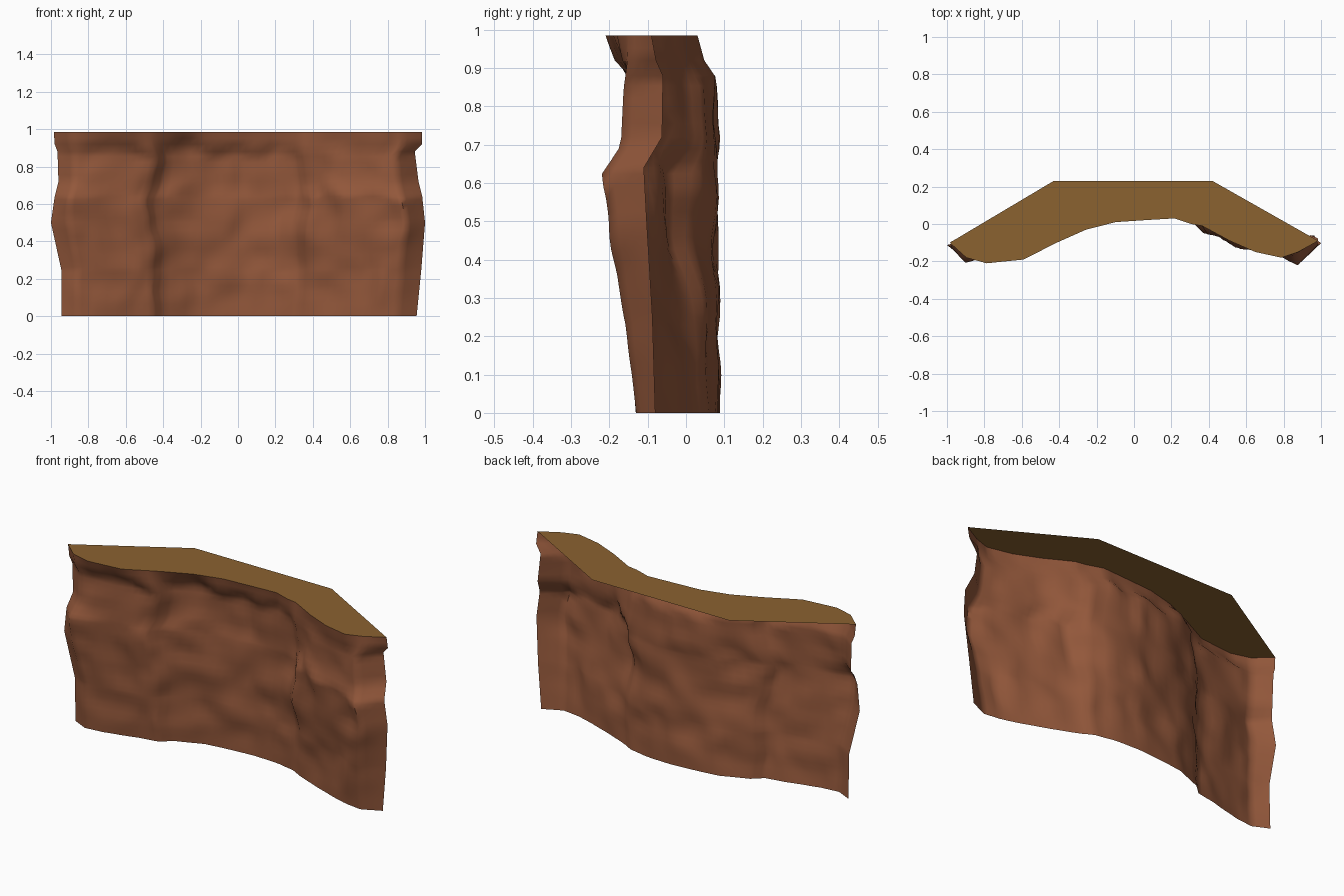
import bpy
import bmesh
from mathutils import Vector, noise

default_cube = bpy.data.objects.get("Cube")
if default_cube:
    bpy.data.objects.remove(default_cube, do_unlink=True)

COLUMN_SPLITS = 4
ROW_STEP = 0.033


def make_material(name, colour):
    material = bpy.data.materials.new(name)
    material.use_nodes = True
    material.diffuse_color = (*colour, 1)
    shader = material.node_tree.nodes["Principled BSDF"]
    shader.inputs["Base Color"].default_value = (*colour, 1)
    shader.inputs["Roughness"].default_value = 0.9
    return material


def make_object(name, bm, material):
    mesh = bpy.data.meshes.new(name)
    bm.to_mesh(mesh)
    bm.free()
    mesh.materials.append(material)
    obj = bpy.data.objects.new(name, mesh)
    bpy.context.collection.objects.link(obj)
    return obj


def mix(a, b, t):
    return a + (b - a) * t


def sample(values, position):
    """Linear lookup at a fractional index."""
    index = min(int(position), len(values) - 2)
    return mix(values[index], values[index + 1], position - index)


# Plan stations across the wall, as fractions of its half width
stations = [-1, -.91, -.8, -.6, -.48, -.42, -.26, -.1, .05,
            .22, .31, .37, .52, .66, .8, .89, 1]

# Depth of the rock face at each station: foot, belly, neck and rim
foot = [-.09, -.13, -.12, -.07, -.05, 0, .06, .08, .09,
        .08, .06, .03, -.03, -.08, -.12, -.13, -.08]
belly = [-.12, -.2, -.17, -.13, -.11, -.05, .02, .06, .08,
         .07, .03, -.06, -.1, -.15, -.18, -.22, -.11]
neck = [-.09, -.15, -.15, -.12, -.09, -.02, .05, .08, .09,
        .08, .05, 0, -.06, -.11, -.15, -.16, -.06]
rim = [-.1, -.18, -.21, -.19, -.13, -.1, -.03, .01, .02,
       .03, 0, -.01, -.09, -.15, -.18, -.15, -.09]


def blend(first, second, t):
    return [mix(a, b, t) for a, b in zip(first, second)]


# Height, left reach, right reach and depth profile
levels = [
    (0, .945, .955, foot),
    (.25, .945, .98, blend(foot, belly, .25)),
    (.5, 1, 1, blend(foot, belly, .75)),
    (.64, .98, .985, belly),
    (.72, .96, .965, blend(belly, neck, .95)),
    (.88, .965, .945, neck),
    (.92, .98, .985, blend(neck, rim, .6)),
    (.985, .985, .985, rim),
]


def level_at(z):
    for low, high in zip(levels, levels[1:]):
        if z <= high[0]:
            t = (z - low[0]) / (high[0] - low[0])
            return (mix(low[1], high[1], t), mix(low[2], high[2], t),
                    blend(low[3], high[3], t))
    return levels[-1][1:]


def rock_point(position, z):
    along = sample(stations, position)
    top = levels[-1][0]
    # Broad lumps fade out at the foot, rim and side edges
    fade = min(1, z * 5 + .25, (top - z) * 8)
    edge = min(1, position / 2, (len(stations) - 1 - position) / 2)
    rough = fade * edge

    def lump(scale, seed):
        return noise.noise(Vector((along * scale, z * scale, seed)))

    # Let the belly and the underside of the rim wander up and down
    drift = .09 * noise.noise(Vector((along * 5, 0, 5)))
    left, right, depths = level_at(max(0, z + rough * drift))
    x = along * (left if along < 0 else right)
    x += rough * (.035 * lump(4, 11) + .012 * lump(9, 2))
    y = sample(depths, position)
    y += rough * (.02 * lump(4, 3) + .014 * lump(8, 7) - .012 * abs(lump(6, 9)))
    return Vector((x, y, z))


# Rock face: one open sheet with edges turned back
heights = {level[0] for level in levels}
count = round(levels[-1][0] / ROW_STEP)
for i in range(count):
    z = i * levels[-1][0] / count
    if all(abs(z - h) > ROW_STEP / 3 for h in heights):
        heights.add(z)
columns = (len(stations) - 1) * COLUMN_SPLITS + 1
bm = bmesh.new()
grid = [[bm.verts.new(rock_point(c / COLUMN_SPLITS, z)) for c in range(columns)]
        for z in sorted(heights)]
for lower, upper in zip(grid, grid[1:]):
    for c in range(columns - 1):
        bm.faces.new((lower[c], lower[c + 1], upper[c + 1], upper[c]))
rim_line = [vert.co.copy() for vert in grid[-1]]
rock_face = make_object("rock_face", bm, make_material("red_brown_rock", (.29, .096, .043)))
bpy.ops.object.select_all(action="DESELECT")
rock_face.select_set(True)
bpy.context.view_layer.objects.active = rock_face
bpy.ops.object.shade_smooth_by_angle(angle=1.2)

# Flat ground on top, running back from the rim to a straight rear edge
bm = bmesh.new()
outline = rim_line + [Vector((x, .23, levels[-1][0])) for x in (.42, -.43)]
bm.faces.new([bm.verts.new(point) for point in outline])
bm.normal_update()
bmesh.ops.triangulate(bm, faces=bm.faces[:])
make_object("ground_top", bm, make_material("dry_earth", (.26, .122, .03)))
